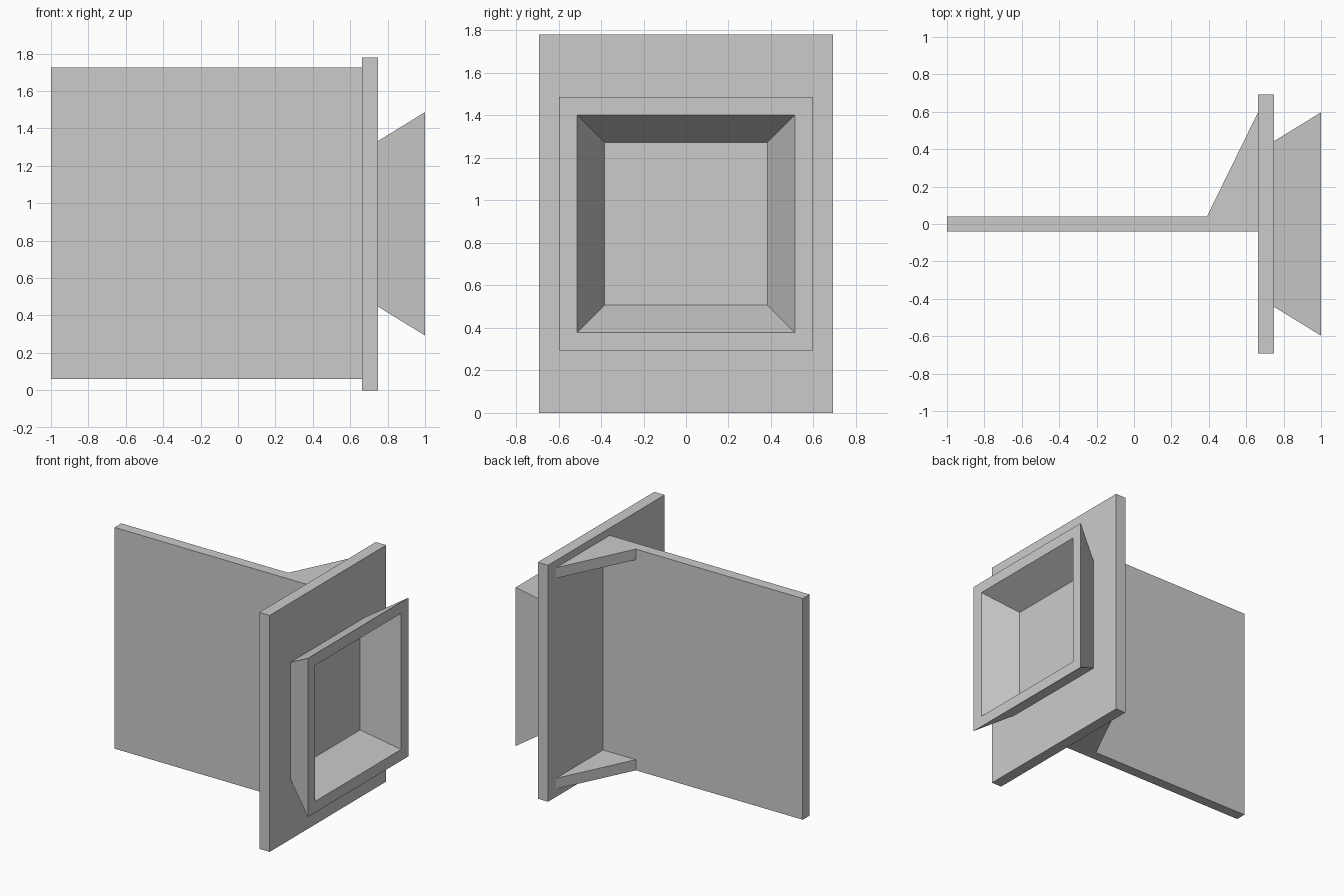
import bpy
import bmesh

cube = bpy.data.objects.get("Cube")
if cube:
    bpy.data.objects.remove(cube, do_unlink=True)

grey = bpy.data.materials.new("plain grey")
grey.use_nodes = True
colour = (0.6, 0.6, 0.6, 1)
grey.diffuse_color = colour
grey.node_tree.nodes["Principled BSDF"].inputs["Base Color"].default_value = colour

MID_Z = 0.89
PLATE_BACK, PLATE_FACE, RIM = 0.663, 0.749, 1.0
WEB_LOW, WEB_HIGH, WEB_HALF = 0.06, 1.725, 0.04


def finish(name, bm):
    bmesh.ops.recalc_face_normals(bm, faces=bm.faces)
    mesh = bpy.data.meshes.new(name)
    bm.to_mesh(mesh)
    bm.free()
    mesh.materials.append(grey)
    obj = bpy.data.objects.new(name, mesh)
    bpy.context.collection.objects.link(obj)
    return obj


def prism(name, outline, low, high):
    """Extrude a plan outline (x, y) upwards from low to high."""
    bm = bmesh.new()
    face = bm.faces.new([bm.verts.new((x, y, low)) for x, y in outline])
    top = bmesh.ops.extrude_face_region(bm, geom=[face])["geom"]
    verts = [v for v in top if isinstance(v, bmesh.types.BMVert)]
    bmesh.ops.translate(bm, verts=verts, vec=(0, 0, high - low))
    return finish(name, bm)


def slab(name, x0, x1, half_y, low, high):
    outline = [(x0, -half_y), (x1, -half_y), (x1, half_y), (x0, half_y)]
    return prism(name, outline, low, high)


# Upright web and end plate
slab("web_panel", -1, PLATE_BACK, WEB_HALF, WEB_LOW, WEB_HIGH)
slab("end_plate", PLATE_BACK, PLATE_FACE, 0.693, 0, 2 * MID_Z)

# Triangular braces flush with the top and bottom of the web
brace = [(0.39, WEB_HALF), (PLATE_BACK, WEB_HALF), (PLATE_BACK, 0.597)]
prism("lower_brace", brace, WEB_LOW, WEB_LOW + 0.08)
prism("upper_brace", brace, WEB_HIGH - 0.08, WEB_HIGH)

# Flared square collar: outer wall, rim and inner wall as a loop of square rings
bm = bmesh.new()
profile = [(PLATE_FACE, 0.443), (RIM, 0.597), (RIM, 0.512), (PLATE_FACE, 0.383)]
rings = [[bm.verts.new((x, h * sy, MID_Z + h * sz))
          for sy, sz in ((-1, -1), (1, -1), (1, 1), (-1, 1))]
         for x, h in profile]
for i, ring in enumerate(rings):
    following = rings[(i + 1) % len(rings)]
    for j in range(4):
        k = (j + 1) % 4
        bm.faces.new((ring[j], ring[k], following[k], following[j]))
finish("flared_collar", bm)
